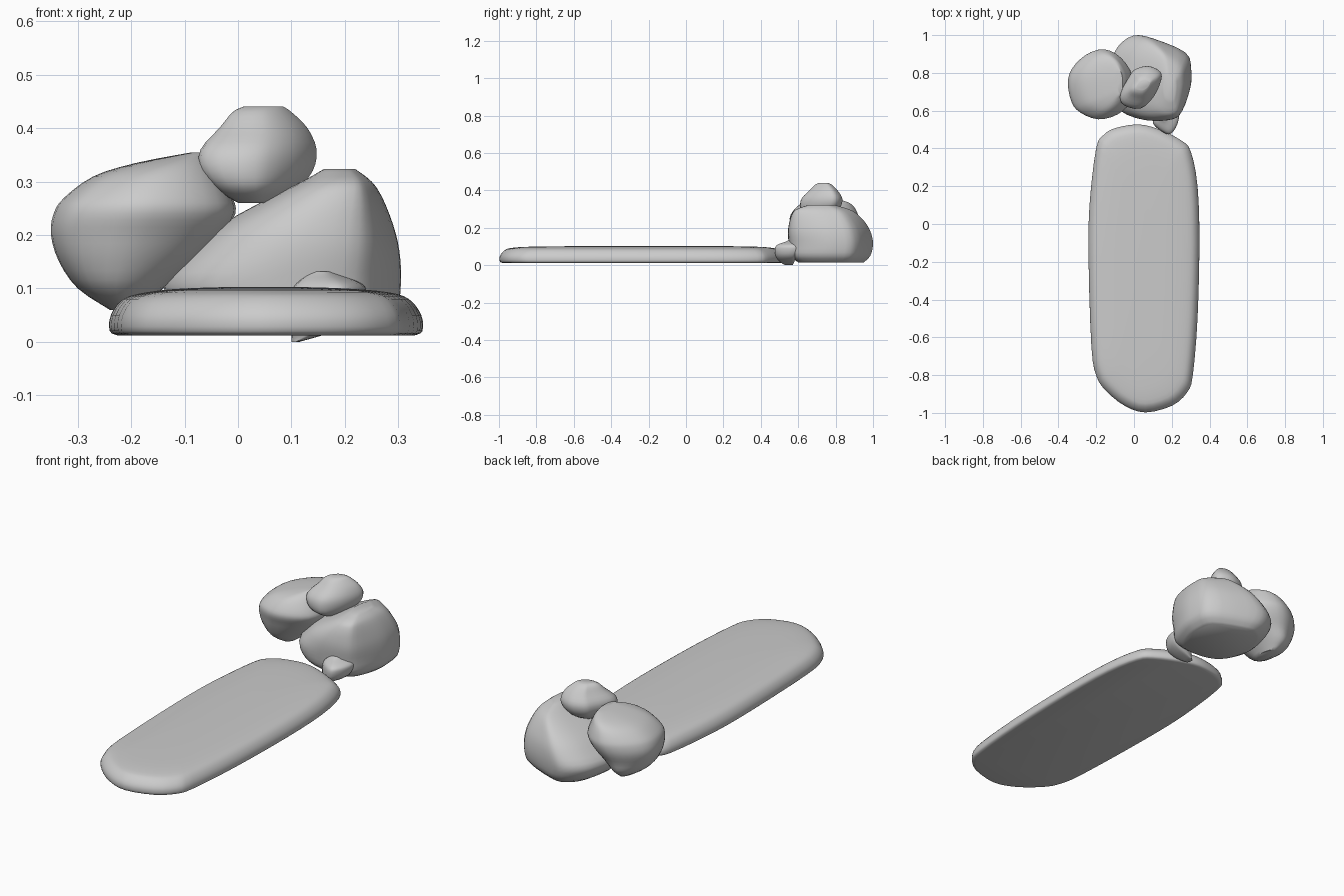
import bpy
import bmesh


def spline(pts, steps, closed):
    """Catmull-Rom resampling of points of any dimension."""
    n = len(pts)
    pick = (lambda i: pts[i % n]) if closed else (lambda i: pts[max(0, min(n - 1, i))])
    out = []
    for i in range(n if closed else n - 1):
        a, b, c, d = pick(i - 1), pick(i), pick(i + 1), pick(i + 2)
        for s in range(steps):
            t = s / steps
            out.append([0.5 * (2 * q + (r - p) * t + (2 * p - 5 * q + 4 * r - u) * t * t
                               + (3 * q - p - 3 * r + u) * t ** 3)
                        for p, q, r, u in zip(a, b, c, d)])
    if not closed:
        out.append(list(pts[-1]))
    return out


def stone(name, outline, sections):
    """Loft a plan outline (counter-clockwise) through sections (z, x0, x1, y0, y1)."""
    outline = spline(outline, 3, True)
    xs, ys = [p[0] for p in outline], [p[1] for p in outline]
    unit = [((x - min(xs)) / (max(xs) - min(xs)), (y - min(ys)) / (max(ys) - min(ys)))
            for x, y in outline]
    bm = bmesh.new()
    rings = [[bm.verts.new((x0 + u * (x1 - x0), y0 + v * (y1 - y0), z)) for u, v in unit]
             for z, x0, x1, y0, y1 in spline(sections, 3, False)]
    n = len(unit)
    for a, b in zip(rings, rings[1:]):
        for i in range(n):
            j = (i + 1) % n
            bm.faces.new((a[i], a[j], b[j], b[i]))
    bm.faces.new(rings[0][::-1])
    bm.faces.new(rings[-1])
    bmesh.ops.recalc_face_normals(bm, faces=bm.faces)
    mesh = bpy.data.meshes.new(name)
    bm.to_mesh(mesh)
    bm.free()
    ob = bpy.data.objects.new(name, mesh)
    bpy.context.collection.objects.link(ob)
    bpy.ops.object.select_all(action='DESELECT')
    ob.select_set(True)
    bpy.context.view_layer.objects.active = ob
    bpy.ops.object.shade_smooth_by_angle(angle=0.8)


# long flat slab
stone("flat_slab",
      [(.345, -.1), (.335, .2), (.30, .38), (.25, .44), (.13, .50), (.02, .525),
       (-.10, .505), (-.16, .47), (-.20, .40), (-.235, .1), (-.24, -.2), (-.225, -.65),
       (-.20, -.80), (-.15, -.88), (-.05, -.96), (.06, -.995), (.20, -.96), (.28, -.89),
       (.31, -.80), (.335, -.5)],
      [(.012, -.225, .33, -.98, .51), (.02, -.24, .345, -.995, .525),
       (.05, -.238, .343, -.995, .525), (.08, -.215, .32, -.97, .50),
       (.093, -.17, .28, -.93, .46), (.10, -.10, .20, -.80, .35),
       (.103, 0, .10, -.40, .10)])

# large boulder
stone("large_boulder",
      [(.295, .72), (.30, .82), (.27, .91), (.10, .985), (0, 1.0), (-.08, .94),
       (-.12, .84), (-.13, .72), (-.07, .60), (.05, .55), (.19, .555), (.25, .60)],
      [(.015, -.06, .26, .60, .95), (.05, -.11, .295, .56, .985),
       (.11, -.14, .305, .55, 1.0), (.17, -.09, .302, .545, .99),
       (.22, -.03, .29, .55, .965), (.27, .06, .27, .565, .92),
       (.30, .12, .25, .59, .87), (.323, .16, .22, .66, .79)])

# leaning boulder
stone("leaning_boulder",
      [(-.02, .78), (-.08, .88), (-.17, .925), (-.26, .895), (-.33, .82), (-.35, .74),
       (-.33, .64), (-.29, .59), (-.20, .555), (-.10, .58), (-.03, .65)],
      [(.06, -.24, -.18, .68, .82), (.10, -.30, -.14, .62, .87),
       (.15, -.335, -.08, .59, .89), (.20, -.35, -.03, .57, .915),
       (.24, -.345, -.005, .555, .925), (.27, -.325, -.01, .56, .92),
       (.31, -.27, -.03, .59, .90), (.335, -.19, -.045, .63, .87),
       (.354, -.09, -.06, .69, .81)])

# top stone
stone("top_stone",
      [(.14, .76), (.135, .81), (.07, .84), (0, .82), (-.03, .78), (-.075, .69),
       (-.06, .63), (.03, .61), (.10, .67)],
      [(.26, 0, .07, .66, .75), (.285, -.04, .11, .62, .80), (.32, -.07, .14, .61, .83),
       (.36, -.07, .147, .62, .835), (.40, -.035, .13, .66, .81),
       (.43, -.01, .10, .69, .78), (.44, .01, .085, .71, .76)])

# pebble between slab and boulders
stone("pebble",
      [(.235, .53), (.24, .60), (.17, .605), (.11, .58), (.10, .53), (.16, .48), (.20, .475)],
      [(0, .10, .115, .53, .57), (.02, .10, .18, .50, .58), (.05, .10, .225, .48, .59),
       (.09, .10, .24, .475, .605), (.11, .11, .23, .49, .60),
       (.125, .13, .19, .53, .575), (.132, .145, .17, .545, .56)])
